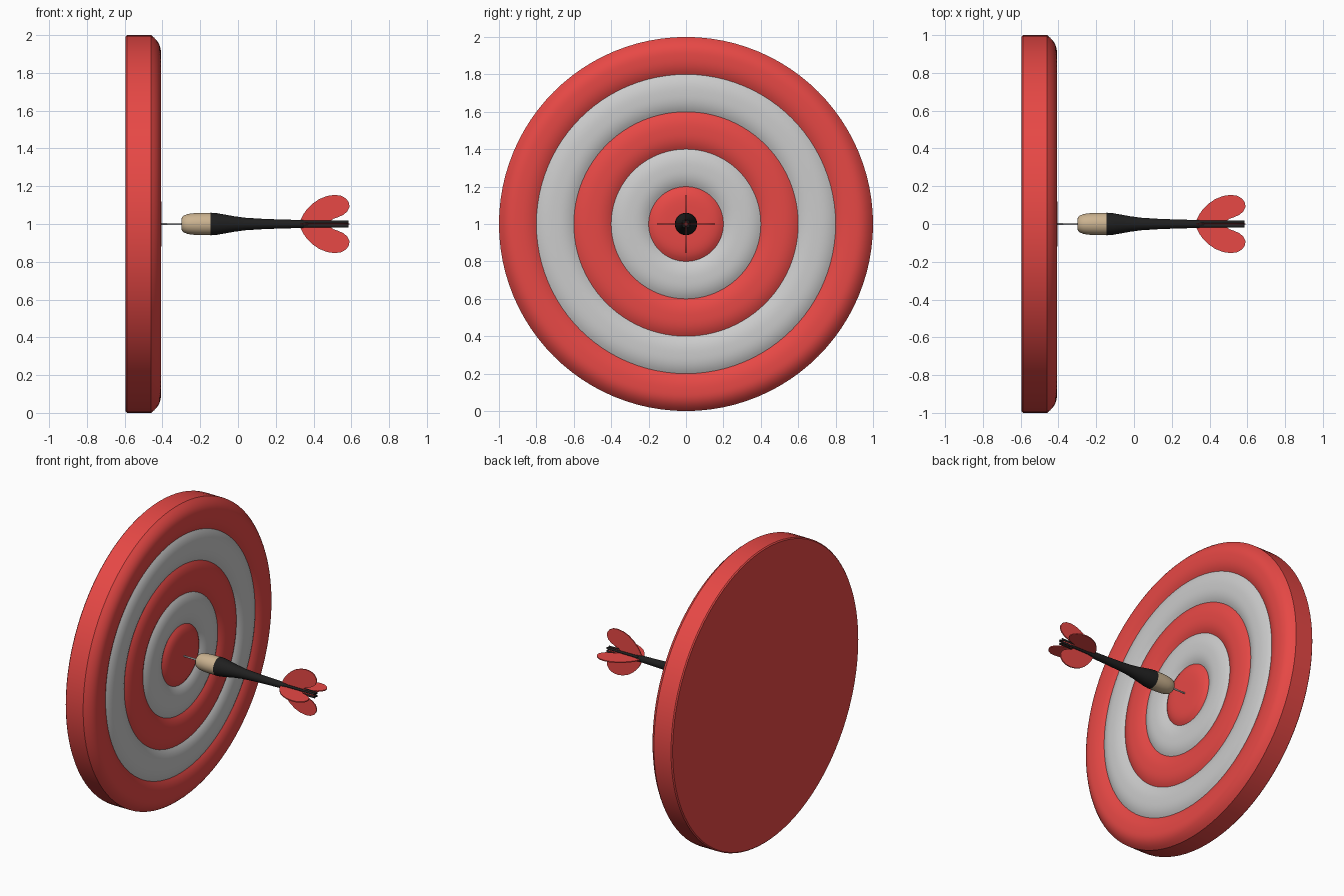
import bpy, bmesh, math
from mathutils import Matrix

if "Cube" in bpy.data.objects:
    bpy.data.objects.remove(bpy.data.objects["Cube"])

CZ = 1.0  # height of the dart and board axis


def mat(name, rgb):
    m = bpy.data.materials.new(name)
    m.diffuse_color = (*rgb, 1)
    m.use_nodes = True
    m.node_tree.nodes["Principled BSDF"].inputs["Base Color"].default_value = m.diffuse_color
    return m


RED = mat("red", (0.8, 0.065, 0.06))
BLACK = mat("black", (0.014, 0.014, 0.014))
TAN = mat("tan", (0.60, 0.45, 0.28))


def finish(name, bm, m, angle=35):
    bmesh.ops.remove_doubles(bm, verts=bm.verts, dist=1e-5)
    bmesh.ops.recalc_face_normals(bm, faces=bm.faces)
    bm.transform(Matrix.Translation((0, 0, CZ)))
    me = bpy.data.meshes.new(name)
    bm.to_mesh(me)
    bm.free()
    me.shade_smooth()
    me.set_sharp_from_angle(angle=math.radians(angle))
    if m:
        me.materials.append(m)
    ob = bpy.data.objects.new(name, me)
    bpy.context.collection.objects.link(ob)
    return ob


def lathe(name, profile, m, n=96, flip=False):
    """Revolve (x, radius) points around the x axis."""
    bm = bmesh.new()
    rows = []
    for x, r in profile:
        if r == 0:
            rows.append([bm.verts.new((x, 0, 0))] * n)
        else:
            rows.append([bm.verts.new((x, r * math.cos(2 * math.pi * i / n),
                                       r * math.sin(2 * math.pi * i / n))) for i in range(n)])
    for a, b in zip(rows, rows[1:]):
        for i in range(n):
            j = (i + 1) % n
            bm.faces.new(list(dict.fromkeys((a[i], a[j], b[j], b[i]))))
    ob = finish(name, bm, m)
    # open front sheets must face +x
    if flip and sum(p.normal.x * p.area for p in ob.data.polygons) < 0:
        ob.data.flip_normals()
    return ob


# board back and rim
back = lathe("board_back", [(-0.595, 0), (-0.595, 0.993), (-0.588, 1.0), (-0.46, 1.0)], RED)
if sum(p.normal.x * p.area for p in back.data.polygons) > 0:
    back.data.flip_normals()

# padded rings, meeting in grooves
GROOVE, TOP = -0.432, -0.408
for k, (name, m) in enumerate([("inner_pale_ring", None), ("middle_red_ring", RED),
                               ("outer_pale_ring", None), ("outer_red_ring", RED)], 1):
    prof = []
    for i in range(17):
        t = -1 + i / 8
        edge = -0.46 if (k == 4 and t > 0) else GROOVE
        prof.append((TOP - (TOP - edge) * abs(t) ** 2.6, 0.2 * k + 0.1 + 0.1 * t))
    lathe(name, prof, m, flip=True)

# bullseye
lathe("bullseye", [(-0.405 - 0.027 * (i / 12) ** 6, 0.2 * i / 12) for i in range(13)], RED, flip=True)

# dart
lathe("dart_needle", [(-0.43, 0), (-0.40, 0.005), (-0.29, 0.006), (-0.29, 0)], None, 16)
lathe("dart_barrel", [(-0.30, 0), (-0.30, 0.022), (-0.297, 0.034), (-0.287, 0.045), (-0.265, 0.053),
                      (-0.235, 0.057), (-0.20, 0.059), (-0.145, 0.059), (-0.145, 0)], TAN, 32)
lathe("dart_shaft", [(-0.145, 0), (-0.145, 0.06), (-0.11, 0.057), (-0.07, 0.050), (-0.02, 0.041),
                     (0.04, 0.033), (0.12, 0.028), (0.22, 0.024), (0.34, 0.021), (0.37, 0.018),
                     (0.37, 0)], BLACK, 32)

# prongs clamping the flights
bm = bmesh.new()
for y in (-1, 1):
    for z in (-1, 1):
        mx = Matrix.Translation((0.467, y * 0.0105, z * 0.0105)) @ Matrix.Rotation(math.pi / 2, 4, 'Y')
        bmesh.ops.create_cone(bm, cap_ends=True, segments=12, radius1=0.0085, radius2=0.0075,
                              depth=0.235, matrix=mx)
finish("dart_prongs", bm, BLACK)

# four heart-lobe flights
OUTLINE = [(0.33, 0), (0.33, 0.018), (0.345, 0.05), (0.365, 0.078), (0.395, 0.108), (0.43, 0.132),
           (0.47, 0.148), (0.51, 0.154), (0.545, 0.150), (0.572, 0.135), (0.588, 0.112), (0.59, 0.09),
           (0.58, 0.068), (0.56, 0.05), (0.535, 0.038), (0.505, 0.028), (0.49, 0.015), (0.575, 0.012),
           (0.575, 0)]
T = 0.0035
for k in range(4):
    bm = bmesh.new()
    f = bm.faces.new([bm.verts.new((x, -T, r)) for x, r in OUTLINE])
    ext = bmesh.ops.extrude_face_region(bm, geom=[f], use_keep_orig=True)
    for v in ext["geom"]:
        if isinstance(v, bmesh.types.BMVert):
            v.co.y = T
    bm.transform(Matrix.Rotation(k * math.pi / 2, 4, 'X'))
    finish(f"dart_flight_{k + 1}", bm, RED)
